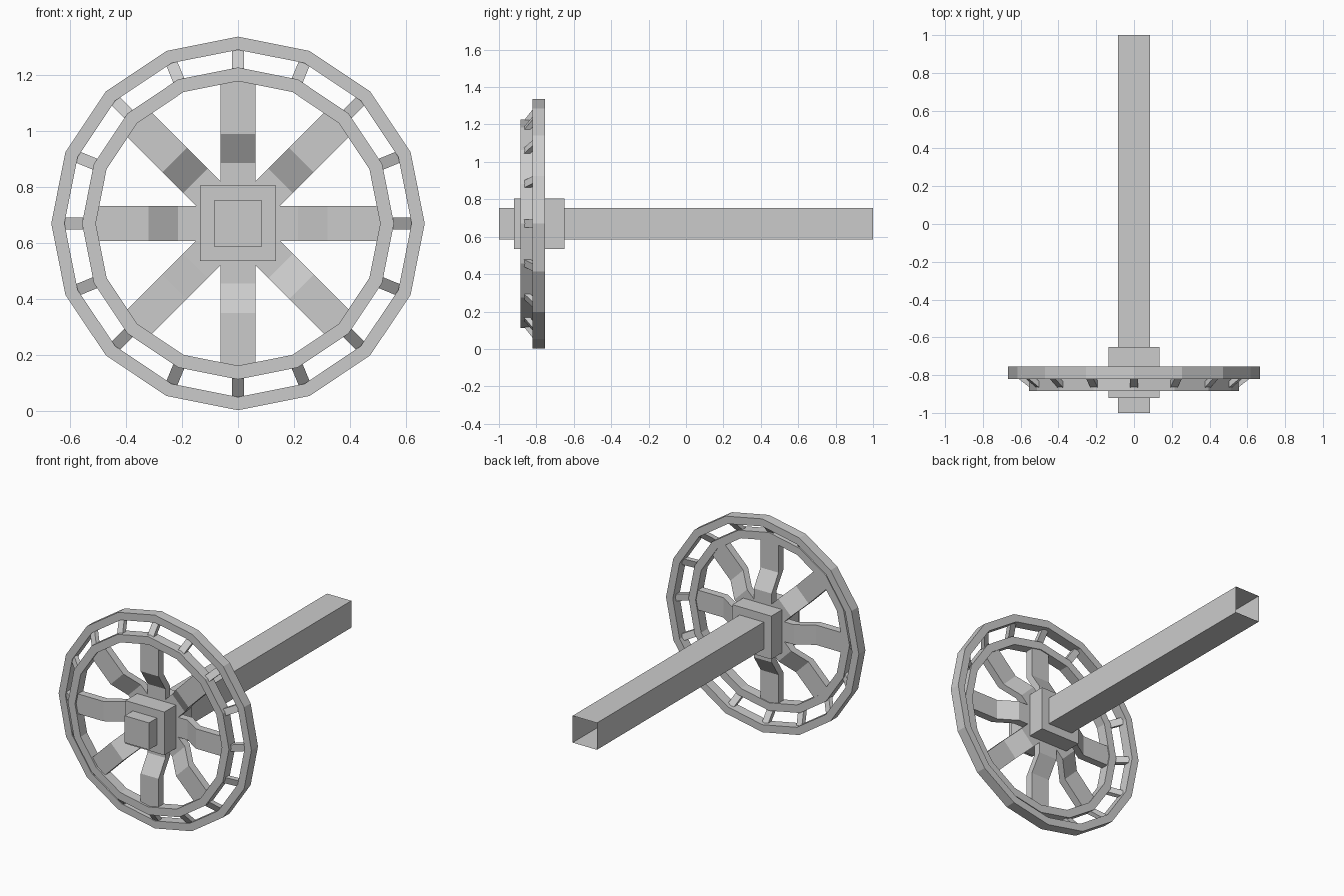
import bpy, bmesh, math

if "Cube" in bpy.data.objects:
    bpy.data.objects.remove(bpy.data.objects["Cube"])

CZ, WHEEL_SIDES, SPOKES = 0.67, 16, 8

grey = bpy.data.materials.new("plain grey")
grey.diffuse_color = (0.6, 0.6, 0.6, 1)
grey.use_nodes = True
grey.node_tree.nodes["Principled BSDF"].inputs["Base Color"].default_value = grey.diffuse_color


def finish(name, bm):
    bmesh.ops.recalc_face_normals(bm, faces=bm.faces)
    me = bpy.data.meshes.new(name)
    bm.to_mesh(me)
    bm.free()
    me.materials.append(grey)
    ob = bpy.data.objects.new(name, me)
    bpy.context.collection.objects.link(ob)
    return ob


def polar(a, r, y, t=0.0):
    # radius r along angle a, t sideways, y depth
    return (r * math.sin(a) + t * math.cos(a), y, CZ + r * math.cos(a) - t * math.sin(a))


def box(name, half, y0, y1, open_back=False):
    bm = bmesh.new()
    bmesh.ops.create_cube(bm, size=1)
    for v in bm.verts:
        v.co = (v.co.x * 2 * half, y0 if v.co.y < 0 else y1, CZ + v.co.z * 2 * half)
    bmesh.ops.recalc_face_normals(bm, faces=bm.faces)
    if open_back:
        back = [f for f in bm.faces if f.calc_center_median().y > y1 - 0.001]
        bmesh.ops.delete(bm, geom=back, context='FACES_ONLY')
    return finish(name, bm)


def ring(name, r0, r1, y0, y1):
    bm = bmesh.new()
    section = [(r0, y0), (r1, y0), (r1, y1), (r0, y1)]
    loops = [[bm.verts.new(polar(2 * math.pi * i / WHEEL_SIDES, r, y)) for r, y in section]
             for i in range(WHEEL_SIDES)]
    for i in range(WHEEL_SIDES):
        a, b = loops[i], loops[(i + 1) % WHEEL_SIDES]
        for k in range(4):
            bm.faces.new((a[k], a[(k + 1) % 4], b[(k + 1) % 4], b[k]))
    return finish(name, bm)


def bars(name, count, path, half, thick):
    # radial bars following a path of (radius, front y)
    bm = bmesh.new()
    for i in range(count):
        a = 2 * math.pi * i / count
        loops = [[bm.verts.new(polar(a, r, y + dy, t)) for t, dy in
                  ((-half, 0), (half, 0), (half, thick), (-half, thick))] for r, y in path]
        for p, q in zip(loops, loops[1:]):
            for k in range(4):
                bm.faces.new((p[k], p[(k + 1) % 4], q[(k + 1) % 4], q[k]))
        bm.faces.new(loops[0])
        bm.faces.new(loops[-1])
    return finish(name, bm)


# Square axle (open at the far end) and hub block
box("axle", 0.084, -1.0, 1.0, open_back=True)
box("hub", 0.135, -0.92, -0.65)

# Two rims, the smaller one set forward
ring("outer_rim", 0.62, 0.667, -0.82, -0.755)
ring("inner_rim", 0.508, 0.557, -0.885, -0.82)

# Cranked spokes and slanted rungs joining the rims
bars("spokes", SPOKES, [(0.09, -0.805), (0.215, -0.805), (0.32, -0.873), (0.53, -0.873)], 0.062, 0.047)
bars("rungs", WHEEL_SIDES, [(0.54, -0.875), (0.63, -0.805)], 0.021, 0.033)
